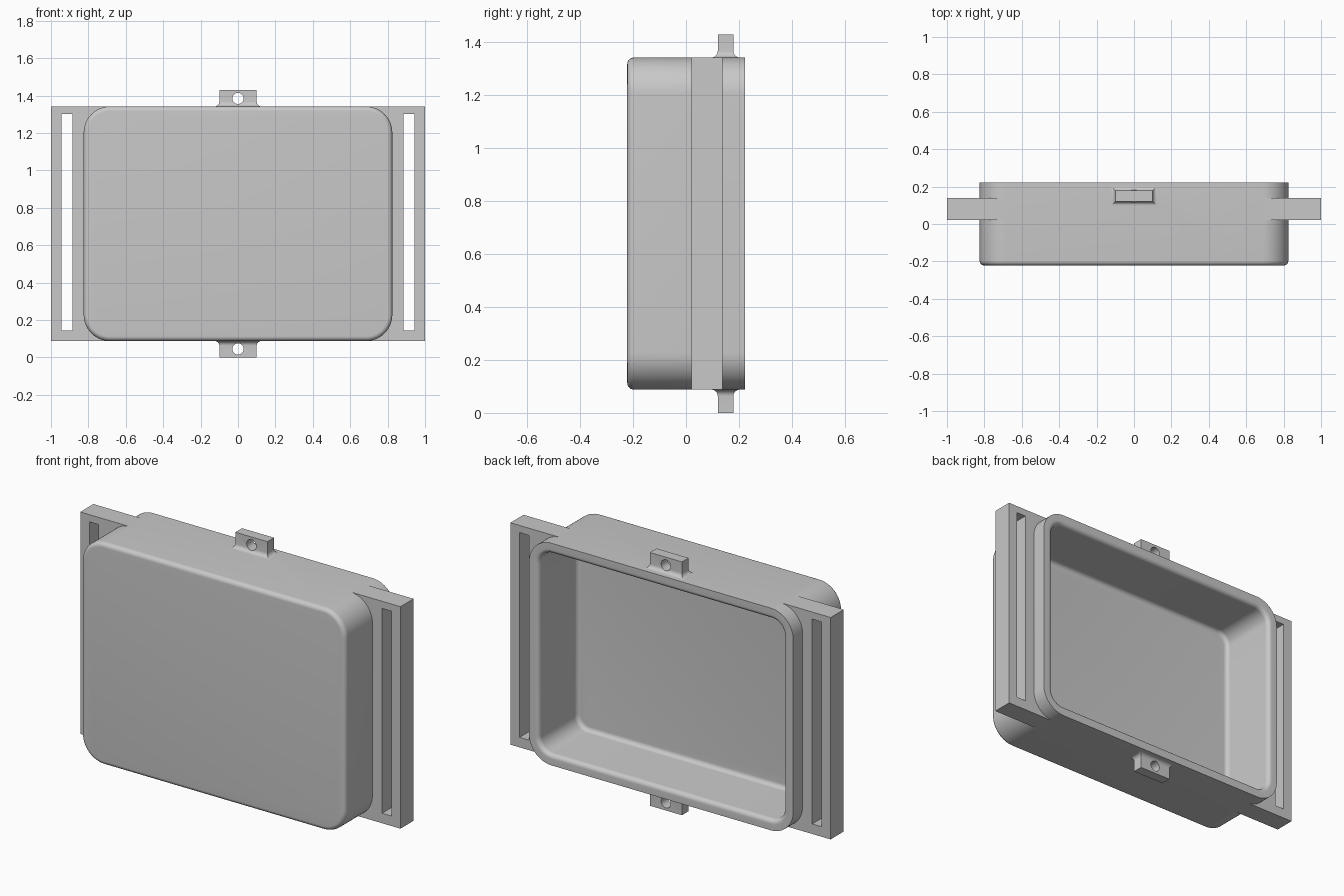
import bpy, bmesh, math

cube = bpy.data.objects.get("Cube")
if cube:
    bpy.data.objects.remove(cube, do_unlink=True)

grey = bpy.data.materials.new("light_grey")
grey.use_nodes = True
grey.diffuse_color = (0.58, 0.58, 0.58, 1)
grey.node_tree.nodes["Principled BSDF"].inputs["Base Color"].default_value = (0.58, 0.58, 0.58, 1)

MID_Z = 0.715      # height of the case centre
HALF_X, HALF_Z, HALF_Y = 0.825, 0.627, 0.222
WALL, FLOOR, CORNER, EDGE = 0.061, 0.1, 0.14, 0.025
STEPS = 8


def loft(name, rings):
    """Closed solid through a list of equal-sized point rings."""
    bm = bmesh.new()
    loops = [[bm.verts.new(p) for p in ring] for ring in rings]
    n = len(loops[0])
    for a, b in zip(loops, loops[1:]):
        for i in range(n):
            j = (i + 1) % n
            bm.faces.new((a[i], a[j], b[j], b[i]))
    bm.faces.new(loops[0])
    bm.faces.new(loops[-1])
    bmesh.ops.recalc_face_normals(bm, faces=bm.faces[:])
    mesh = bpy.data.meshes.new(name)
    bm.to_mesh(mesh)
    bm.free()
    mesh.materials.append(grey)
    ob = bpy.data.objects.new(name, mesh)
    bpy.context.collection.objects.link(ob)
    return ob


def rounded_ring(inset, y, steps=14):
    """Outline of the case, inset, facing the y axis."""
    hx, hz, r = HALF_X - CORNER, HALF_Z - CORNER, CORNER - inset
    pts = []
    for q, (sx, sz) in enumerate(((1, 1), (-1, 1), (-1, -1), (1, -1))):
        for k in range(steps + 1):
            a = math.pi / 2 * (q + k / steps)
            pts.append((sx * hx + r * math.cos(a), y, MID_Z + sz * hz + r * math.sin(a)))
    return pts


def quarter():
    """Sine and cosine pairs over a quarter turn."""
    for k in range(STEPS + 1):
        a = math.pi / 2 * k / STEPS
        yield math.sin(a), math.cos(a)


def front_rings(inset, front):
    """Rings of a rounded front edge."""
    return [rounded_ring(inset + EDGE * (1 - s), front + EDGE * (1 - c)) for s, c in quarter()]


def rect(hx, y0, y1, z, cx=0.0):
    return [(cx - hx, y0, z), (cx + hx, y0, z), (cx + hx, y1, z), (cx - hx, y1, z)]


def block(name, cx, hx, y0, y1, z0, z1):
    return loft(name, [rect(hx, y0, y1, z0, cx), rect(hx, y0, y1, z1, cx)])


def combine(target, other, operation):
    mod = target.modifiers.new(operation, 'BOOLEAN')
    mod.operation, mod.solver, mod.object = operation, 'EXACT', other
    bpy.context.view_layer.objects.active = target
    bpy.ops.object.modifier_apply(modifier=mod.name)
    bpy.data.objects.remove(other, do_unlink=True)


# Outer shell
case = loft("case", front_rings(0, -HALF_Y) + [rounded_ring(0, HALF_Y)])

# Side wings for straps, a hair lower than the shell so they blend into its corners
wing_z = HALF_Z - 0.0005
for s in (-1, 1):
    combine(case, block("strap_wing", s * 0.83, 0.17, 0.021, 0.138,
                        MID_Z - wing_z, MID_Z + wing_z), 'UNION')

# Top and bottom tabs with a concave fillet at the root
for side in (-1, 1):
    base = MID_Z + side * HALF_Z
    flare = EDGE
    rings = [rect(0.1 + flare, 0.12 - flare, 0.179 + flare, base - side * 0.02)]
    for s, c in quarter():
        o = flare * (1 - s)
        rings.append(rect(0.1 + o, 0.12 - o, 0.179 + o, base + side * flare * (1 - c)))
    rings.append(rect(0.1, 0.12, 0.179, MID_Z + side * MID_Z))
    combine(case, loft("mounting_tab", rings), 'UNION')

# Hollow with a rounded floor edge and a rounded lip, open at the back
hollow = front_rings(WALL, FLOOR - HALF_Y)
hollow += [rounded_ring(WALL - EDGE * (1 - c), HALF_Y - EDGE * (1 - s)) for s, c in quarter()]
hollow.append(rounded_ring(WALL - EDGE, HALF_Y + 0.1))
combine(case, loft("cavity", hollow), 'DIFFERENCE')

# Strap slots and tab holes
for side in (-1, 1):
    combine(case, block("slot", side * 0.914, 0.029, -0.1, 0.3, 0.145, 1.301), 'DIFFERENCE')
    hole = [[(0.03 * math.cos(t * math.pi / 16), y,
              MID_Z + side * 0.67 + 0.03 * math.sin(t * math.pi / 16)) for t in range(32)]
            for y in (0.05, 0.3)]
    combine(case, loft("hole", hole), 'DIFFERENCE')

bpy.ops.object.select_all(action='DESELECT')
case.select_set(True)
bpy.context.view_layer.objects.active = case
bpy.ops.object.shade_smooth_by_angle(angle=math.radians(30))
